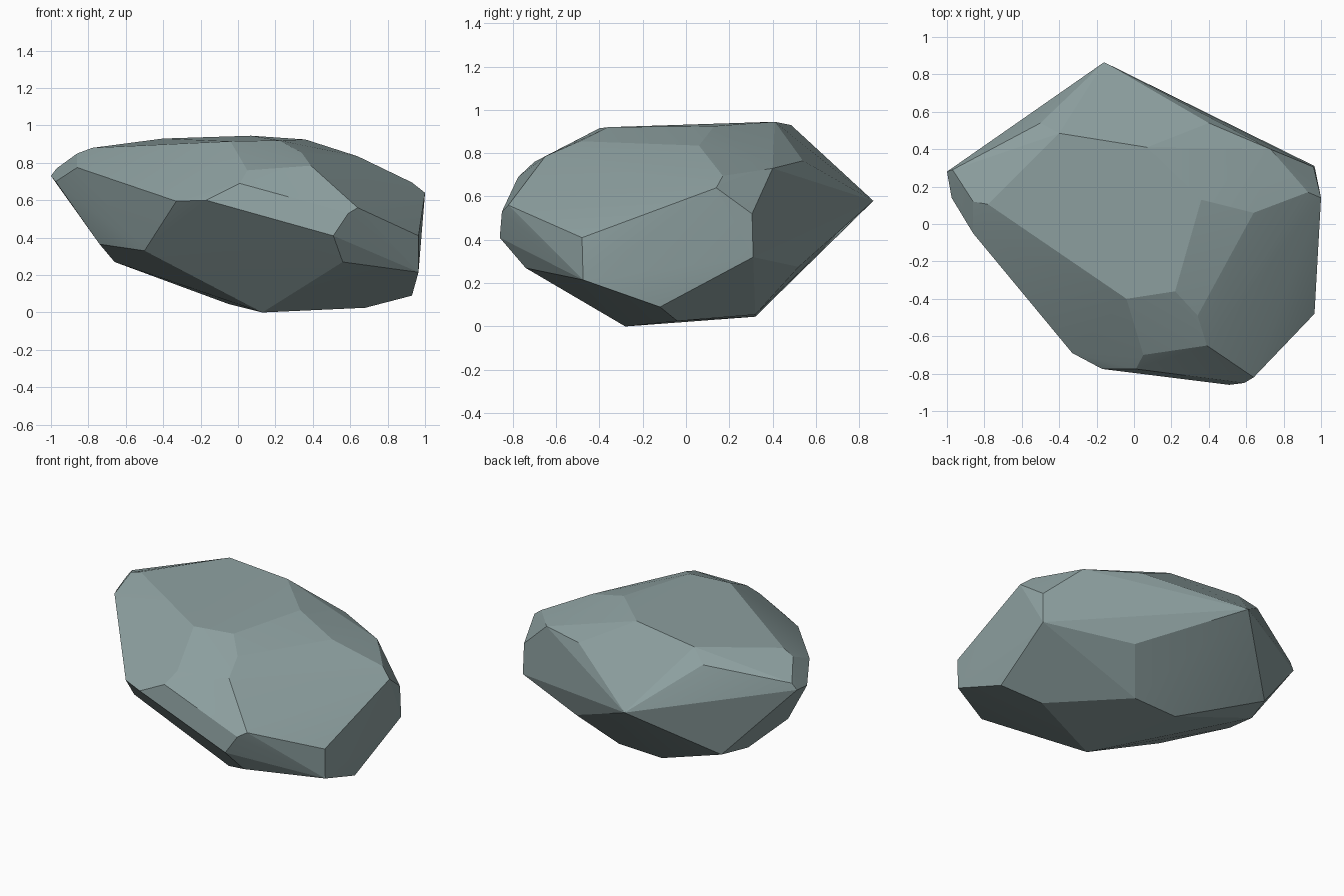
import bpy
import bmesh
import math

# Remove the default cube only
default_cube = bpy.data.objects.get("Cube")
if default_cube:
    bpy.data.objects.remove(default_cube, do_unlink=True)


def make_material(name, color):
    material = bpy.data.materials.new(name)
    material.use_nodes = True
    material.diffuse_color = color
    shader = next(n for n in material.node_tree.nodes if n.type == "BSDF_PRINCIPLED")
    shader.inputs["Base Color"].default_value = color
    shader.inputs["Roughness"].default_value = 0.9
    return material


def make_chiselled_stone(name, corner_groups, material):
    """Wrap a tight faceted skin around the corners of the stone."""
    mesh = bpy.data.meshes.new(name)
    bm = bmesh.new()
    for group in corner_groups:
        for corner in group:
            bm.verts.new(corner)
    hull = bmesh.ops.convex_hull(bm, input=bm.verts[:], use_existing_faces=False)
    leftovers = set(hull["geom_interior"]) | set(hull["geom_unused"])
    loose = [v for v in leftovers if isinstance(v, bmesh.types.BMVert) and v.is_valid]
    bmesh.ops.delete(bm, geom=loose, context="VERTS")

    # Merge nearly flat triangles into broad chiselled facets
    bmesh.ops.dissolve_limit(bm, angle_limit=math.radians(4),
                             verts=bm.verts[:], edges=bm.edges[:])
    bmesh.ops.triangulate(bm, faces=[f for f in bm.faces if len(f.verts) > 4])
    bmesh.ops.recalc_face_normals(bm, faces=bm.faces[:])

    # Rest the stone on the ground
    lowest = min(v.co.z for v in bm.verts)
    bmesh.ops.translate(bm, verts=bm.verts[:], vec=(0, 0, -lowest))
    bm.to_mesh(mesh)
    bm.free()

    stone = bpy.data.objects.new(name, mesh)
    bpy.context.collection.objects.link(stone)
    mesh.materials.append(material)
    return stone


# Worn, gently sloping crown
crown = [
    (-.4, .485, .93), (.07, .41, .945), (.36, .13, .925), (.64, .06, .835),
    (.22, -.36, .92), (-.04, -.4, .915), (.34, -.49, .855), (-.78, .105, .88),
]

# Pointed rear and its shoulders
rear = [
    (-.16, .865, .58), (.4, .54, .765), (.73, .4, .73),
    (.43, .52, .275), (-.5, .54, .86), (-.6, .49, .28),
]

# Steep flank on the +x side
steep_flank = [
    (.96, .305, .52), (.965, .31, .32), (1, .14, .64),
    (.93, .17, .695), (.965, -.48, .41), (.965, -.475, .215),
]

# Overhanging flank on the -x side
overhang_flank = [
    (-.86, .12, .85), (-.97, .29, .77), (-1, .28, .73),
    (-.86, -.05, .775), (-.975, .14, .7), (-.74, 0, .365),
]

# Undercut front and its bevelled lip
front = [
    (-.33, -.69, .595), (-.17, -.775, .6), (.01, -.775, .69),
    (.05, -.7, .76), (.39, -.65, .785), (.64, -.82, .56),
    (.59, -.85, .53), (.51, -.86, .41), (.56, -.74, .27), (-.5, -.36, .33),
]

# Shallow underside
underside = [
    (.13, -.28, 0), (.68, -.04, .025), (.93, -.12, .09),
    (.26, .32, .055), (-.05, .32, .045), (-.66, .3, .27),
]

stone_gray = make_material("gray_green_stone", (0.27, 0.355, 0.355, 1))
boulder = make_chiselled_stone(
    "boulder",
    [crown, rear, steep_flank, overhang_flank, front, underside],
    stone_gray,
)

# Soften only the faint creases, keeping the chiselled edges crisp
bpy.ops.object.select_all(action="DESELECT")
boulder.select_set(True)
bpy.context.view_layer.objects.active = boulder
bpy.ops.object.shade_smooth_by_angle(angle=math.radians(9))
